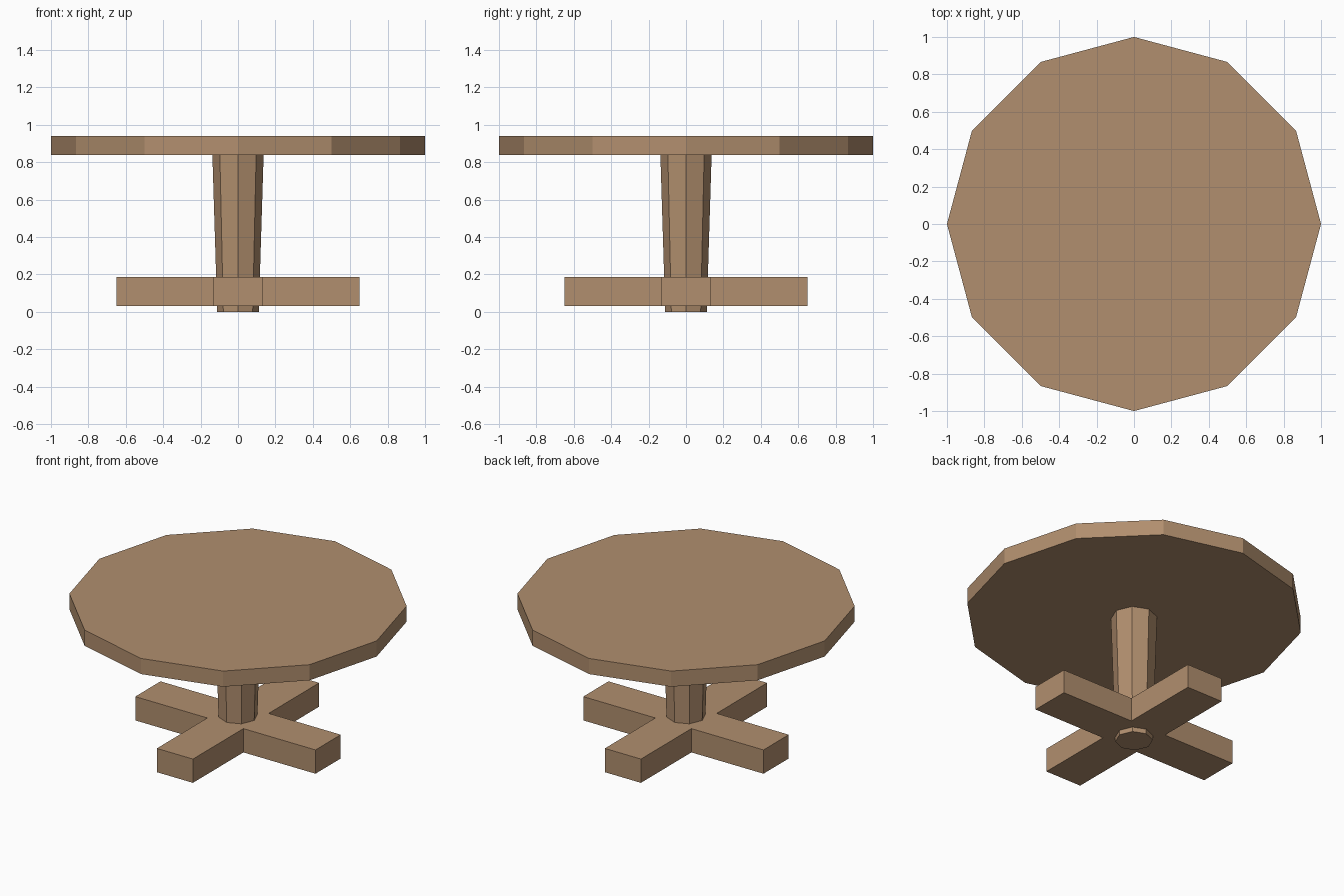
import bpy, bmesh, math

if "Cube" in bpy.data.objects:
    bpy.data.objects.remove(bpy.data.objects["Cube"])

wood = bpy.data.materials.new("light brown wood")
wood.diffuse_color = (0.44, 0.273, 0.156, 1)
wood.use_nodes = True
wood.node_tree.nodes["Principled BSDF"].inputs["Base Color"].default_value = wood.diffuse_color


def loft(name, bottom, top, z0, z1):
    """Closed solid between two matching outlines."""
    bm = bmesh.new()
    lo = [bm.verts.new((x, y, z0)) for x, y in bottom]
    hi = [bm.verts.new((x, y, z1)) for x, y in top]
    n = len(lo)
    bm.faces.new(lo[::-1])
    bm.faces.new(hi)
    for i in range(n):
        j = (i + 1) % n
        bm.faces.new((lo[i], lo[j], hi[j], hi[i]))
    mesh = bpy.data.meshes.new(name)
    bm.to_mesh(mesh)
    bm.free()
    mesh.materials.append(wood)
    obj = bpy.data.objects.new(name, mesh)
    bpy.context.collection.objects.link(obj)
    return obj


def ring(sides, radius):
    return [(radius * math.cos(2 * math.pi * i / sides),
             radius * math.sin(2 * math.pi * i / sides)) for i in range(sides)]


# Twelve-sided table top
loft("table_top", ring(12, 1.0), ring(12, 1.0), 0.838, 0.94)

# Tapered eight-sided pedestal
loft("pedestal", ring(8, 0.111), ring(8, 0.137), 0.0, 0.838)

# Cross-shaped foot: one arm outline turned four times
L, W = 0.65, 0.13
cross = []
for k in range(4):
    c, s = [(1, 0), (0, 1), (-1, 0), (0, -1)][k]
    for x, y in ((L, -W), (L, W), (W, W)):
        cross.append((x * c - y * s, x * s + y * c))
loft("cross_foot", cross, cross, 0.03, 0.185)
